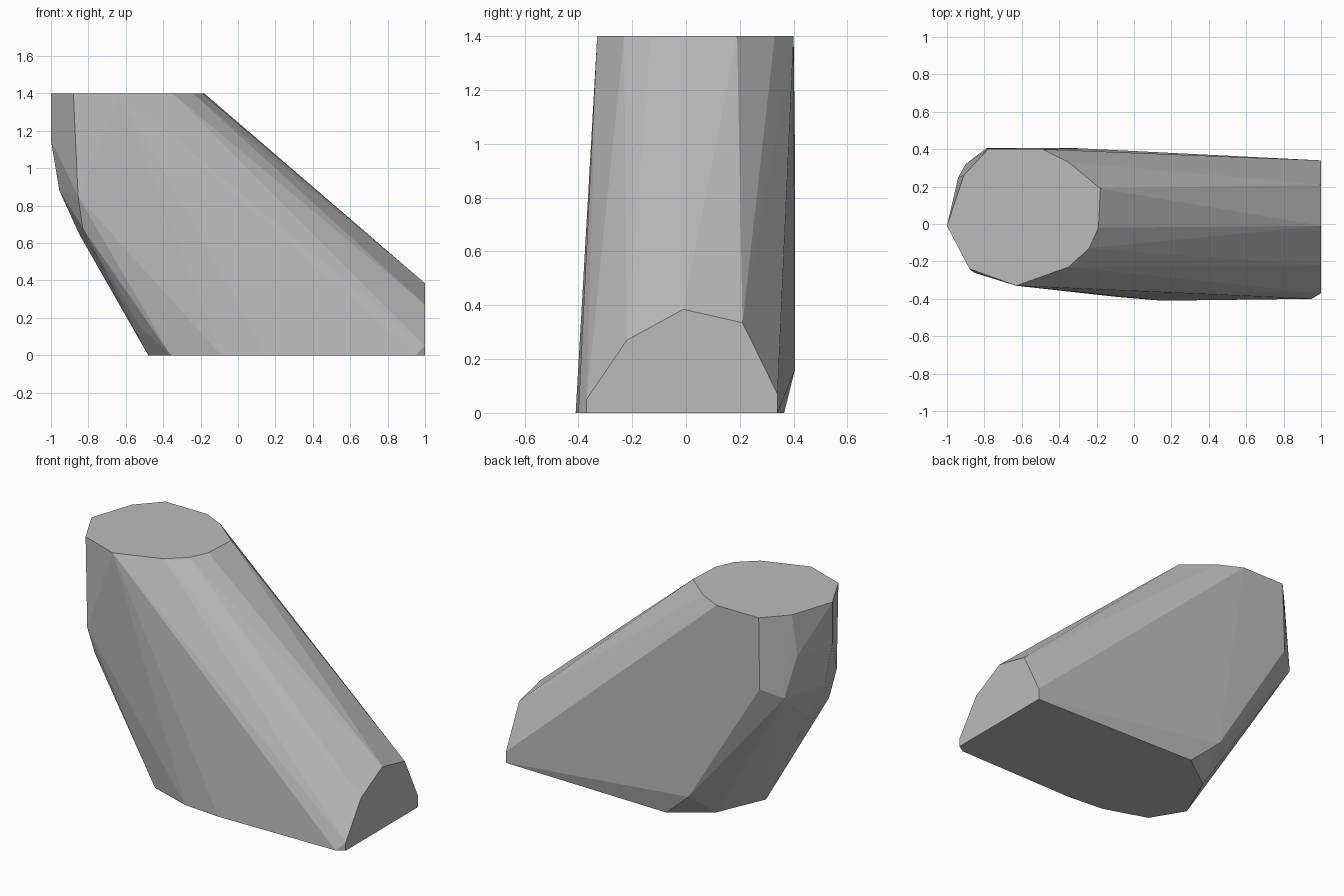
import bpy
import bmesh
import math

default_cube = bpy.data.objects.get("Cube")
if default_cube:
    bpy.data.objects.remove(default_cube, do_unlink=True)


def flat_material(name, colour):
    material = bpy.data.materials.new(name)
    material.use_nodes = True
    material.diffuse_color = colour
    shader = material.node_tree.nodes["Principled BSDF"]
    shader.inputs["Base Color"].default_value = colour
    return material


# Flat top outline (x, y)
TOP_HEIGHT = 1.4
top_outline = [
    (-1, -.01), (-.88, -.24), (-.63, -.33), (-.35, -.23), (-.24, -.13), (-.19, -.02),
    (-.18, .19), (-.35, .33), (-.49, .4), (-.78, .4), (-.91, .26),
]

# Flat underside outline (x, y)
base_outline = [
    (-.12, .365), (-.35, .2), (-.48, -.1), (-.36, -.3), (-.09, -.39),
    (.15, -.41), (.95, -.4), (1, -.37), (1, .34),
]

# Cut end profile (y, z)
END_X = 1
end_profile = [(-.37, .05), (-.22, .27), (-.01, .385), (.21, .335), (.34, .07)]

# Corners of the rounded heel, from upper to lower (x, y, z)
heel_corners = [
    (-1, -.01, 1.15), (-.94, .25, 1.15), (-.875, -.24, 1.15),
    (-.79, .405, .96), (-.9, .32, .9), (-.955, 0, .88), (-.855, -.26, .85),
    (-.83, -.22, .68), (-.85, .02, .65),
    (-.53, -.2, .16), (-.3, .405, .16),
]

corners = [(x, y, TOP_HEIGHT) for x, y in top_outline]
corners += [(x, y, 0) for x, y in base_outline]
corners += [(END_X, y, z) for y, z in end_profile]
corners += heel_corners

# Wrap the corners in one faceted convex block
bm = bmesh.new()
for corner in corners:
    bm.verts.new(corner)
hull = bmesh.ops.convex_hull(bm, input=bm.verts[:])
leftovers = set(hull["geom_interior"]) | set(hull["geom_unused"])
bmesh.ops.delete(
    bm, geom=[v for v in leftovers if isinstance(v, bmesh.types.BMVert)], context="VERTS")

# Merge coplanar triangles into clean flat faces
bmesh.ops.dissolve_limit(
    bm, angle_limit=math.radians(1), verts=bm.verts[:], edges=bm.edges[:])
bmesh.ops.recalc_face_normals(bm, faces=bm.faces[:])

mesh = bpy.data.meshes.new("faceted_block")
bm.to_mesh(mesh)
bm.free()

block = bpy.data.objects.new("faceted_block", mesh)
bpy.context.collection.objects.link(block)
mesh.materials.append(flat_material("plain_grey", (.5, .5, .5, 1)))
